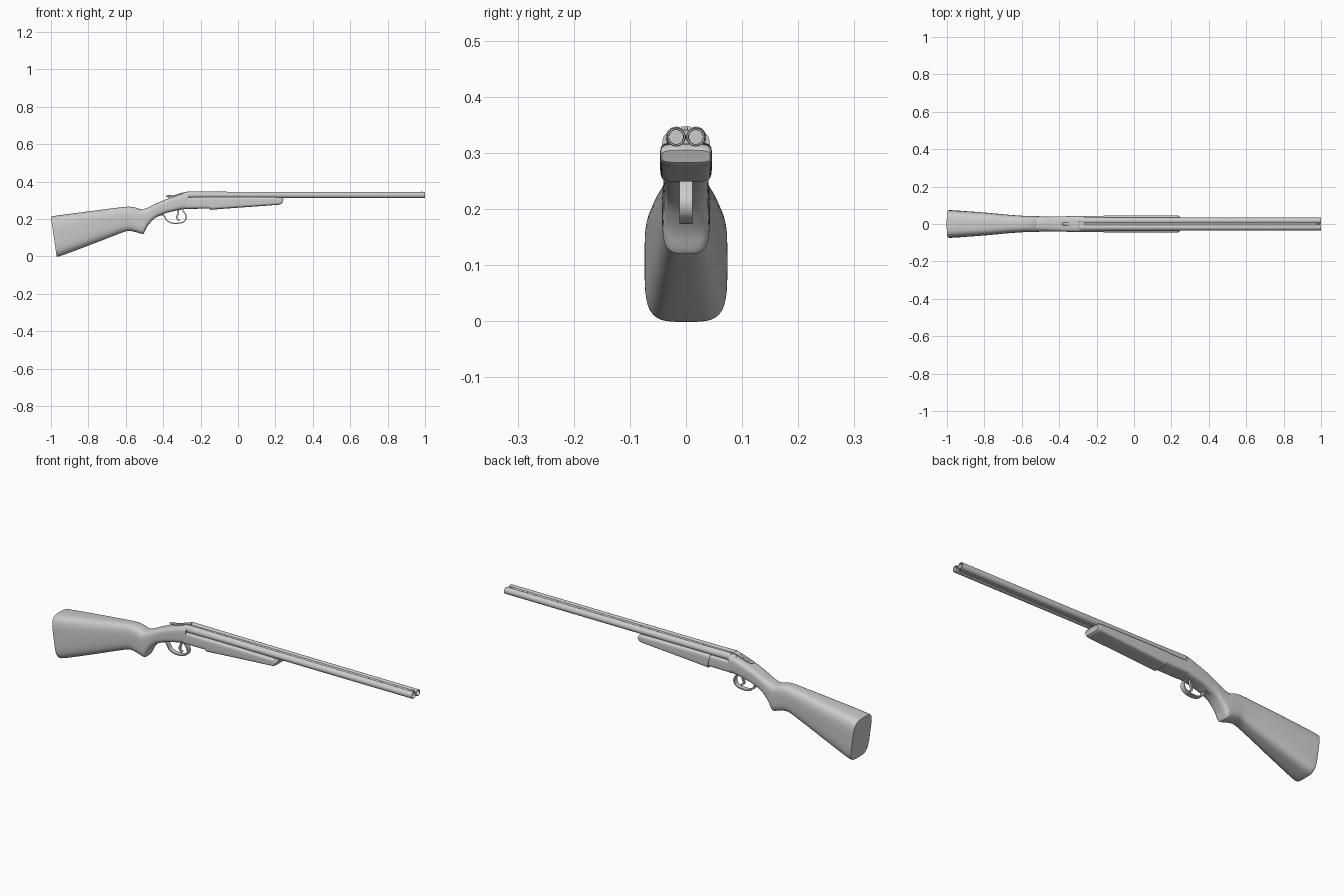
import bpy, bmesh, math
from mathutils import Vector

if "Cube" in bpy.data.objects:
    bpy.data.objects.remove(bpy.data.objects["Cube"])


def finish(name, bm, angle=35):
    bmesh.ops.recalc_face_normals(bm, faces=bm.faces)
    me = bpy.data.meshes.new(name)
    bm.to_mesh(me)
    bm.free()
    ob = bpy.data.objects.new(name, me)
    bpy.context.collection.objects.link(ob)
    bpy.ops.object.select_all(action='DESELECT')
    ob.select_set(True)
    bpy.context.view_layer.objects.active = ob
    bpy.ops.object.shade_smooth_by_angle(angle=math.radians(angle))
    return ob


def spline(rows, steps):
    """Catmull-Rom interpolation of tuples of any length."""
    out = []
    for i in range(len(rows) - 1):
        a, b = rows[max(i - 1, 0)], rows[i]
        c, d = rows[i + 1], rows[min(i + 2, len(rows) - 1)]
        for s in range(steps):
            t = s / steps
            out.append([0.5 * (2 * q + (r - p) * t + (2 * p - 5 * q + 4 * r - w) * t * t
                               + (3 * q - p - 3 * r + w) * t ** 3)
                        for p, q, r, w in zip(a, b, c, d)])
    out.append(list(rows[-1]))
    return out


def skin(name, rings, caps=True, angle=35):
    """Bridge closed rings of points."""
    bm = bmesh.new()
    vs = [[bm.verts.new(p) for p in r] for r in rings]
    n = len(rings[0])
    for a, b in zip(vs, vs[1:]):
        for i in range(n):
            j = (i + 1) % n
            bm.faces.new((a[i], a[j], b[j], b[i]))
    if caps:
        bm.faces.new(vs[0])
        bm.faces.new(vs[-1])
    return finish(name, bm, angle)


def loft(name, stations, steps=4, n=40):
    """Station: top x, top z, bottom x, bottom z, half width, squareness."""
    rings = []
    for xt, zt, xb, zb, w, e in spline(stations, steps):
        ring = []
        for i in range(n):
            a = 2 * math.pi * (i + .5) / n
            u = math.copysign(abs(math.cos(a)) ** (2 / e), math.cos(a))
            v = math.copysign(abs(math.sin(a)) ** (2 / e), math.sin(a))
            k = (v + 1) / 2
            ring.append((xb + (xt - xb) * k, u * w, zb + (zt - zb) * k))
        rings.append(ring)
    return skin(name, rings)


def ribbon(name, pts, w, t, steps=5):
    """Flat strip following a path in the xz plane."""
    p = [Vector((x, 0, z)) for x, z in spline(pts, steps)]
    rings = []
    for i, c in enumerate(p):
        d = (p[min(i + 1, len(p) - 1)] - p[max(i - 1, 0)]).normalized()
        nrm = Vector((-d.z, 0, d.x)) * t / 2
        y = Vector((0, w, 0))
        rings.append([c + nrm + y, c + nrm - y, c - nrm - y, c - nrm + y])
    return skin(name, rings)


def box(name, x0, x1, y, z0, z1):
    return skin(name, [[(x, -y, z0), (x, y, z0), (x, y, z1), (x, -y, z1)] for x in (x0, x1)])


def tube(name, y, z, profile, n=32):
    """Turned part along x."""
    return skin(name, [[(x, y + r * math.cos(2 * math.pi * i / n), z + r * math.sin(2 * math.pi * i / n))
                        for i in range(n)] for x, r in profile])


def blob(name, loc, scale):
    bm = bmesh.new()
    bmesh.ops.create_uvsphere(bm, u_segments=20, v_segments=12, radius=1)
    for v in bm.verts:
        v.co = Vector(a * b + c for a, b, c in zip(v.co, scale, loc))
    return finish(name, bm)


# Butt stock with pistol grip and wrist
loft("stock", [
    (-1.0, .21, -.97, .0, .073, 4), (-.98, .217, -.945, .004, .073, 4),
    (-.80, .241, -.82, .05, .062, 3.6), (-.66, .259, -.67, .108, .049, 3.2),
    (-.59, .266, -.595, .135, .044, 3.2), (-.55, .262, -.555, .132, .043, 3.4),
    (-.52, .252, -.515, .121, .042, 3.6), (-.50, .255, -.503, .125, .041, 3.6),
    (-.47, .267, -.485, .16, .040, 3.4), (-.44, .282, -.45, .2, .040, 3.4),
    (-.41, .295, -.42, .217, .040, 3.6)])

# Receiver and lower action body
loft("receiver", [
    (-.41, .295, -.42, .217, .040, 3.6), (-.38, .307, -.385, .232, .041, 4),
    (-.33, .325, -.33, .245, .042, 4), (-.29, .338, -.29, .252, .043, 4),
    (-.265, .341, -.265, .255, .043, 4)])
loft("action_bar", [(-.28, .318, -.28, .254, .043, 5), (-.15, .318, -.15, .256, .043, 5)], 2)

# Forend
loft("forend", [
    (-.165, .319, -.15, .249, .046, 5.5), (-.05, .319, -.05, .257, .046, 5.5),
    (.20, .317, .20, .275, .046, 5), (.235, .313, .225, .278, .045, 4.5),
    (.244, .305, .236, .283, .043, 4)])

# Barrels, breech bulges, ribs
for side, y in (("left", .0175), ("right", -.0175)):
    tube(side + "_barrel", y, .3285,
         [(-.27, .0185), (-.1, .0175), (.3, .0168), (.995, .0165), (1.0, .0158),
          (1.0, .0132), (.992, .0125), (.88, .0125)])
    blob(side + "_breech_fence", (-.275, y, .326), (.026, .0195, .0195))
box("top_rib", -.265, .992, .006, .331, .341)
box("lower_rib", -.2, .99, .007, .316, .325)
blob("bead_sight", (.982, 0, .343), (.006, .004, .005))

# Top lever
ribbon("top_lever", [(-.372, .321), (-.335, .326), (-.30, .337), (-.265, .344)], .008, .007)
blob("lever_thumb_pad", (-.368, 0, .322), (.016, .009, .006))
box("lever_post", -.325, -.295, .006, .315, .334)

# Trigger guard and trigger
ribbon("trigger_guard", [
    (-.425, .218), (-.40, .222), (-.389, .207), (-.377, .189), (-.35, .178), (-.315, .178),
    (-.288, .187), (-.277, .205), (-.281, .226), (-.298, .247)], .012, .006)
ribbon("trigger", [(-.318, .25), (-.32, .228), (-.327, .211), (-.322, .198), (-.312, .192)], .006, .008)
